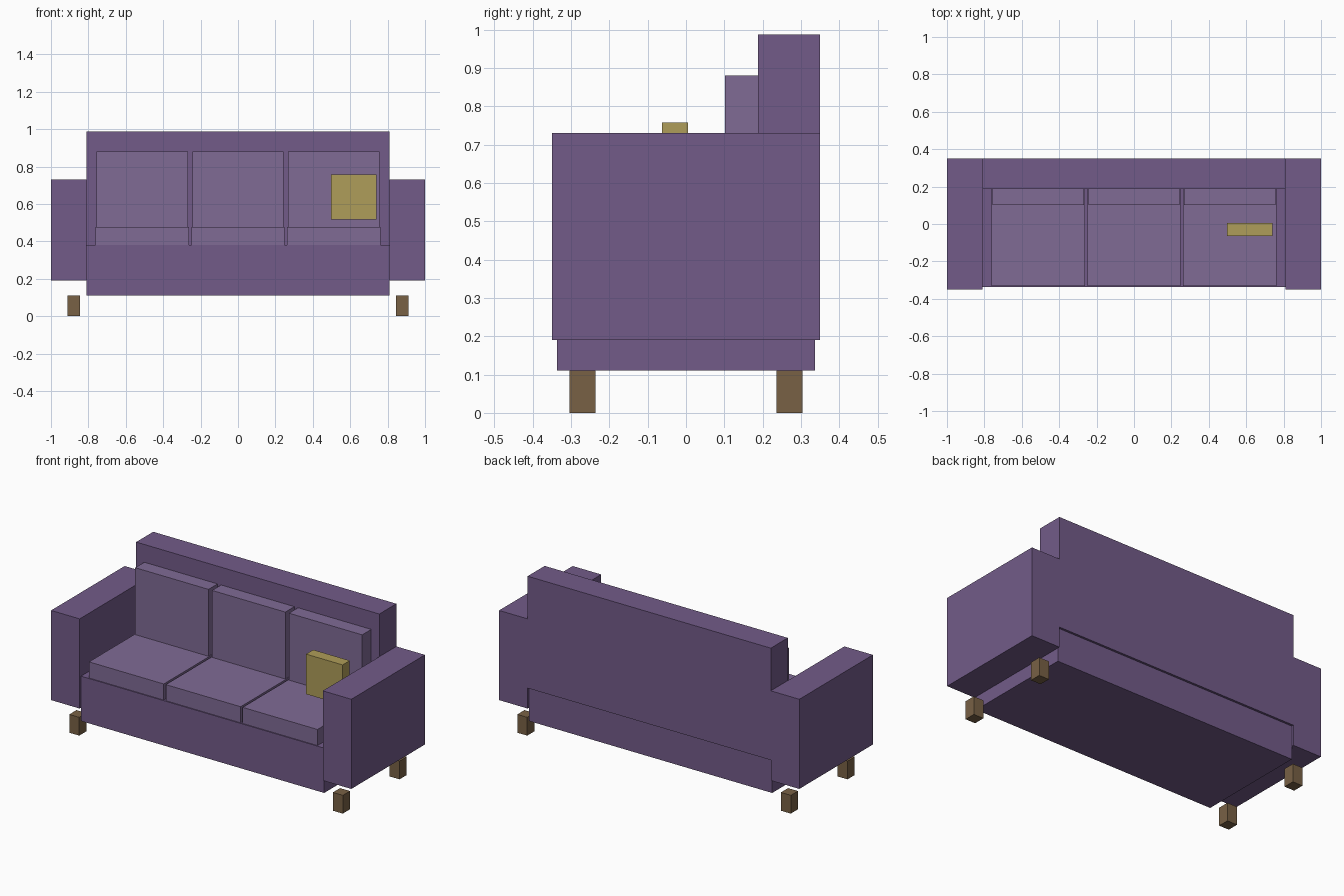
import bpy

if "Cube" in bpy.data.objects:
    bpy.data.objects.remove(bpy.data.objects["Cube"])


def material(name, rgb):
    m = bpy.data.materials.new(name)
    m.diffuse_color = (*rgb, 1)
    m.use_nodes = True
    m.node_tree.nodes["Principled BSDF"].inputs["Base Color"].default_value = m.diffuse_color
    return m


FABRIC = material("purple_fabric", (0.17, 0.105, 0.25))
CUSHION = material("light_purple_fabric", (0.215, 0.145, 0.30))
WOOD = material("brown_wood", (0.19, 0.12, 0.06))
ACCENT = material("mustard_fabric", (0.43, 0.34, 0.10))


def box(name, x, y, z, mat):
    """Box from (min, max) ranges on each axis."""
    ranges = (x, y, z)
    bpy.ops.mesh.primitive_cube_add(size=1, location=[(a + b) / 2 for a, b in ranges])
    ob = bpy.context.object
    ob.name = name
    ob.scale = [b - a for a, b in ranges]
    bpy.ops.object.transform_apply(location=False, rotation=False, scale=True)
    ob.data.materials.append(mat)
    return ob


# Base and backrest
box("base", (-0.81, 0.81), (-0.337, 0.337), (0.11, 0.38), FABRIC)
box("backrest", (-0.81, 0.81), (0.188, 0.35), (0.313, 0.987), FABRIC)

# Arms and legs on both sides
for side, s in (("left", -1), ("right", 1)):
    box(f"{side}_arm", sorted((s * 0.81, s * 1.0)), (-0.35, 0.35), (0.19, 0.73), FABRIC)
    for end, t in (("front", -1), ("back", 1)):
        box(f"{end}_{side}_leg", sorted((s * 0.845, s * 0.911)),
            sorted((t * 0.236, t * 0.304)), (0, 0.11), WOOD)

# Three seat cushions with matching back cushions
for name, cx in (("left", -0.512), ("middle", 0), ("right", 0.512)):
    box(f"{name}_seat_cushion", (cx - 0.249, cx + 0.249), (-0.331, 0.188), (0.38, 0.477), CUSHION)
    box(f"{name}_back_cushion", (cx - 0.244, cx + 0.244), (0.102, 0.188), (0.477, 0.88), CUSHION)

# Small throw pillow
box("throw_pillow", (0.498, 0.741), (-0.063, 0.005), (0.517, 0.758), ACCENT)
